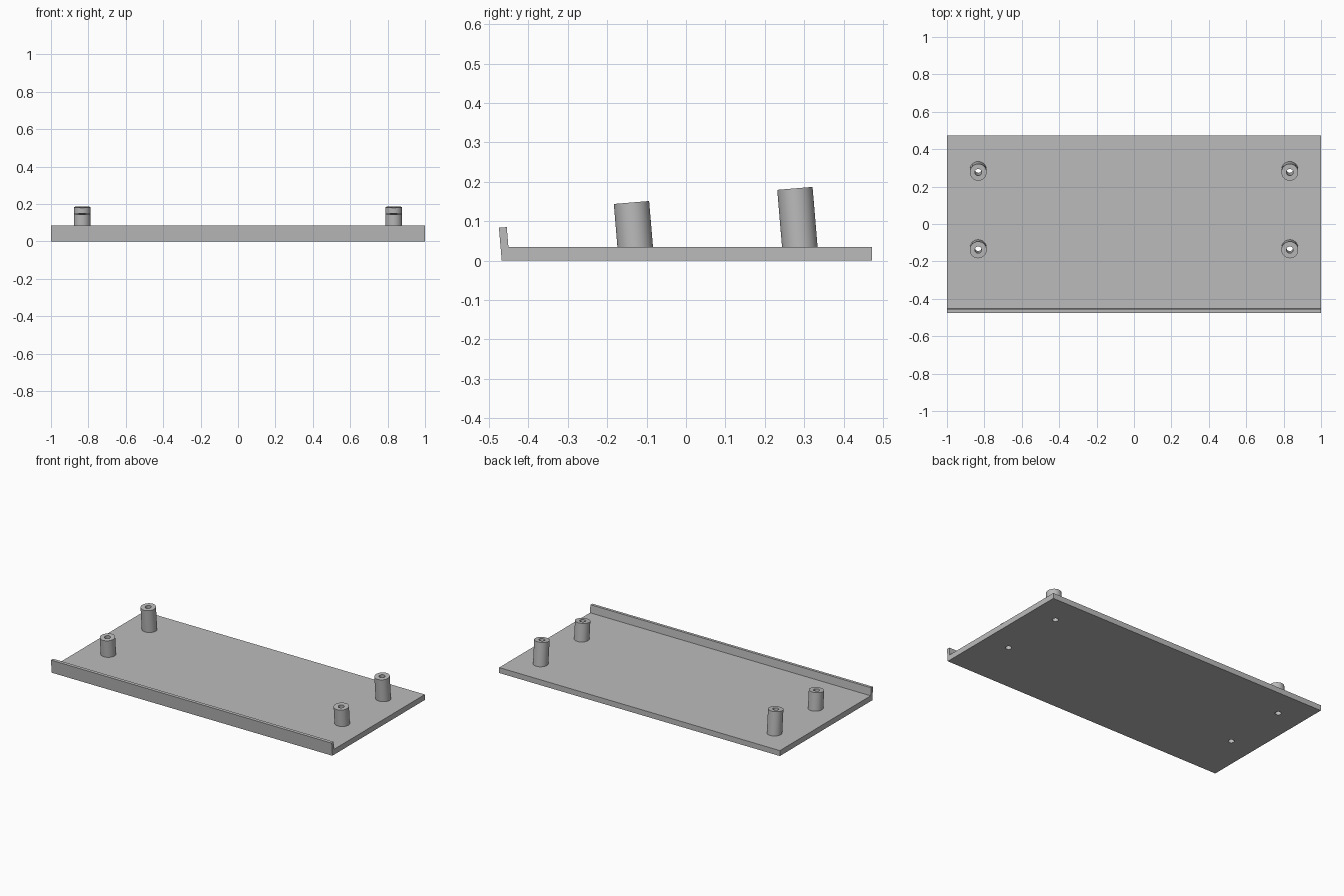
import bpy
import bmesh
from math import radians, tan
from mathutils import Matrix

if "Cube" in bpy.data.objects:
    bpy.data.objects.remove(bpy.data.objects["Cube"])

TILT = radians(4.8)
PLATE = 0.035      # plate thickness
POST_R = 0.045
HOLE_R = 0.018

grey = bpy.data.materials.new("plain grey")
grey.use_nodes = True
colour = (0.5, 0.5, 0.5, 1)
grey.diffuse_color = colour
grey.node_tree.nodes["Principled BSDF"].inputs["Base Color"].default_value = colour


def finish(name, bm):
    bmesh.ops.recalc_face_normals(bm, faces=bm.faces)
    mesh = bpy.data.meshes.new(name)
    bm.to_mesh(mesh)
    bm.free()
    mesh.materials.append(grey)
    obj = bpy.data.objects.new(name, mesh)
    bpy.context.collection.objects.link(obj)
    return obj


def tilted_rod(name, x, y, radius, low, high):
    """Rod leaning to the front, crossing the plate top at (x, y);
    low and high are measured along its axis from there."""
    bm = bmesh.new()
    place = (Matrix.Translation((x, y, PLATE)) @ Matrix.Rotation(TILT, 4, "X")
             @ Matrix.Translation((0, 0, (low + high) / 2)))
    bmesh.ops.create_cone(bm, cap_ends=True, segments=48, radius1=radius,
                          radius2=radius, depth=high - low, matrix=place)
    return finish(name, bm)


def activate(obj):
    bpy.ops.object.select_all(action="DESELECT")
    obj.select_set(True)
    bpy.context.view_layer.objects.active = obj


def cut(obj, cutter):
    mod = obj.modifiers.new("cut", "BOOLEAN")
    mod.operation = "DIFFERENCE"
    mod.solver = "EXACT"
    mod.object = cutter
    activate(obj)
    bpy.ops.object.modifier_apply(modifier=mod.name)


# Plate with a raised, slightly leaning front lip, as one extruded profile
lean = tan(TILT)
profile = [(-0.468, 0), (0.473, 0), (0.473, PLATE), (-0.451, PLATE),
           (-0.451 - 0.05 * lean, 0.085), (-0.468 - 0.085 * lean, 0.084)]
bm = bmesh.new()
face = bm.faces.new([bm.verts.new((-1, y, z)) for y, z in profile])
side = bmesh.ops.extrude_face_region(bm, geom=[face])["geom"]
bmesh.ops.translate(bm, vec=(2, 0, 0),
                    verts=[g for g in side if isinstance(g, bmesh.types.BMVert)])
plate = finish("base_plate", bm)

# Four hollow posts, trimmed flush with the plate
posts, drills = [], []
for row, y, length in (("front", -0.129, 0.113), ("rear", 0.289, 0.149)):
    for hand, x in (("left", 0.833), ("right", -0.833)):
        post = tilted_rod(f"{row}_{hand}_post", x, y, POST_R, -0.015, length)
        cut(post, plate)
        drill = tilted_rod("drill", x, y, HOLE_R, -0.1, length + 0.05)
        cut(post, drill)
        posts.append(post)
        drills.append(drill)

# Screw holes continue through the plate
for drill in drills:
    cut(plate, drill)
    bpy.data.objects.remove(drill)

for obj in posts + [plate]:
    activate(obj)
    bpy.ops.object.shade_smooth_by_angle(angle=radians(30))
